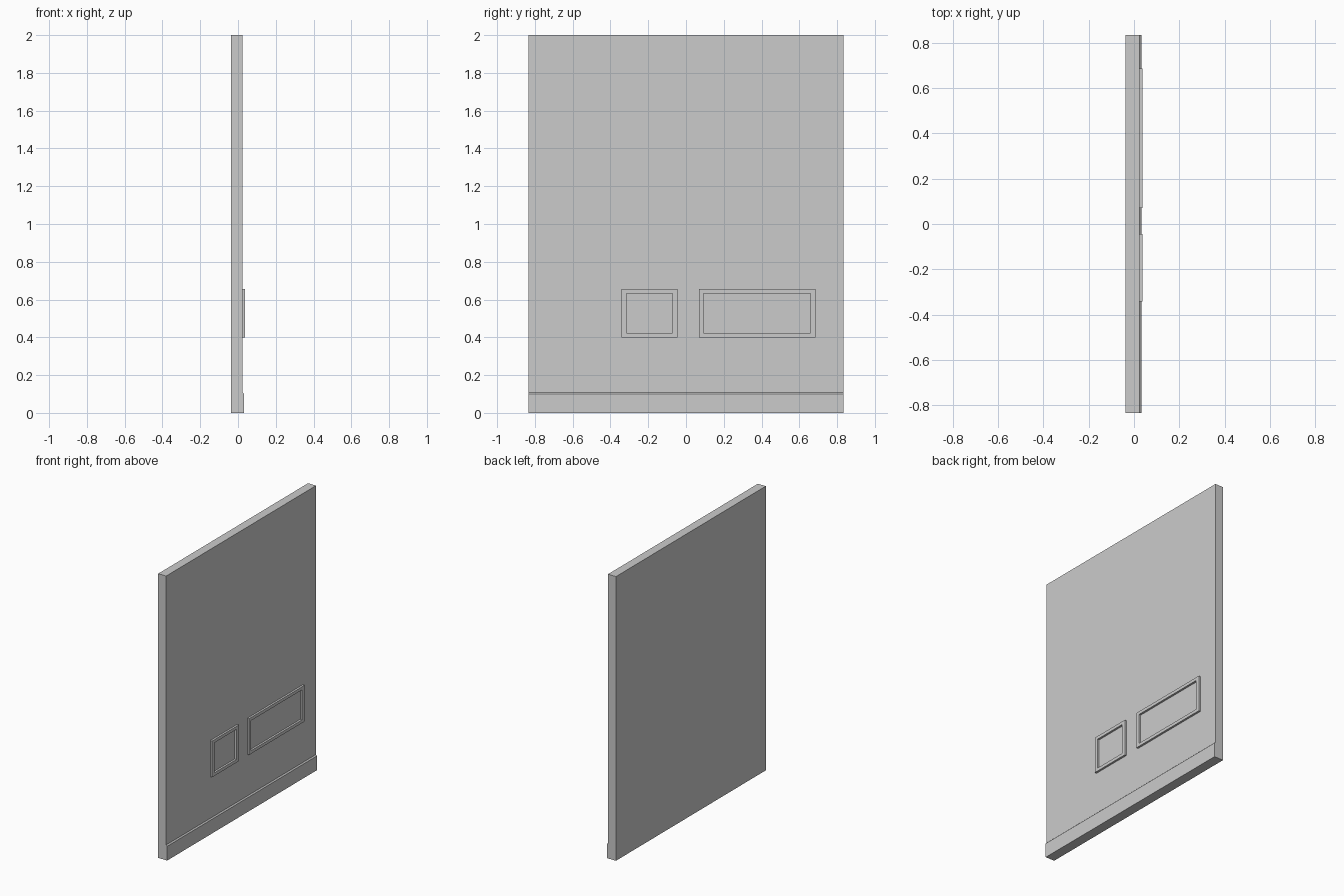
import bpy, bmesh

if "Cube" in bpy.data.objects:
    bpy.data.objects.remove(bpy.data.objects["Cube"])

BACK, FACE, SKIRT, FRONT = -0.038, 0.024, 0.032, 0.038
HALF_W = 0.833


def make_object(name, bm):
    bmesh.ops.recalc_face_normals(bm, faces=bm.faces[:])
    mesh = bpy.data.meshes.new(name)
    bm.to_mesh(mesh)
    bm.free()
    obj = bpy.data.objects.new(name, mesh)
    bpy.context.collection.objects.link(obj)
    return obj


def extrude_profile(name, profile, y0, y1):
    """Extrude an x-z outline along y."""
    bm = bmesh.new()
    face = bm.faces.new([bm.verts.new((x, y0, z)) for x, z in profile])
    ext = bmesh.ops.extrude_face_region(bm, geom=[face], use_keep_orig=True)
    verts = [g for g in ext["geom"] if isinstance(g, bmesh.types.BMVert)]
    bmesh.ops.translate(bm, verts=verts, vec=(0, y1 - y0, 0))
    return make_object(name, bm)


def rect_frame(name, outer, inner):
    """Raised rectangular moulding; rectangles are (y0, y1, z0, z1)."""
    def loop(bm, r, x):
        y0, y1, z0, z1 = r
        return [bm.verts.new((x, y, z)) for y, z in
                ((y0, z0), (y1, z0), (y1, z1), (y0, z1))]

    bm = bmesh.new()
    loops = [loop(bm, outer, FACE), loop(bm, outer, FRONT),
             loop(bm, inner, FRONT), loop(bm, inner, FACE)]
    for k in range(4):
        a, b = loops[k], loops[(k + 1) % 4]
        for i in range(4):
            j = (i + 1) % 4
            bm.faces.new((a[i], a[j], b[j], b[i]))
    return make_object(name, bm)


# Wall slab with a chamfered skirting board along its foot
extrude_profile("wall_with_skirting",
                [(BACK, 0), (SKIRT, 0), (SKIRT, 0.10), (FACE, 0.108),
                 (FACE, 2), (BACK, 2)], -HALF_W, HALF_W)

# Two panel mouldings
rect_frame("small_panel_frame", (-0.342, -0.045, 0.40, 0.655),
           (-0.316, -0.072, 0.422, 0.633))
rect_frame("large_panel_frame", (0.07, 0.686, 0.40, 0.655),
           (0.093, 0.658, 0.422, 0.633))
